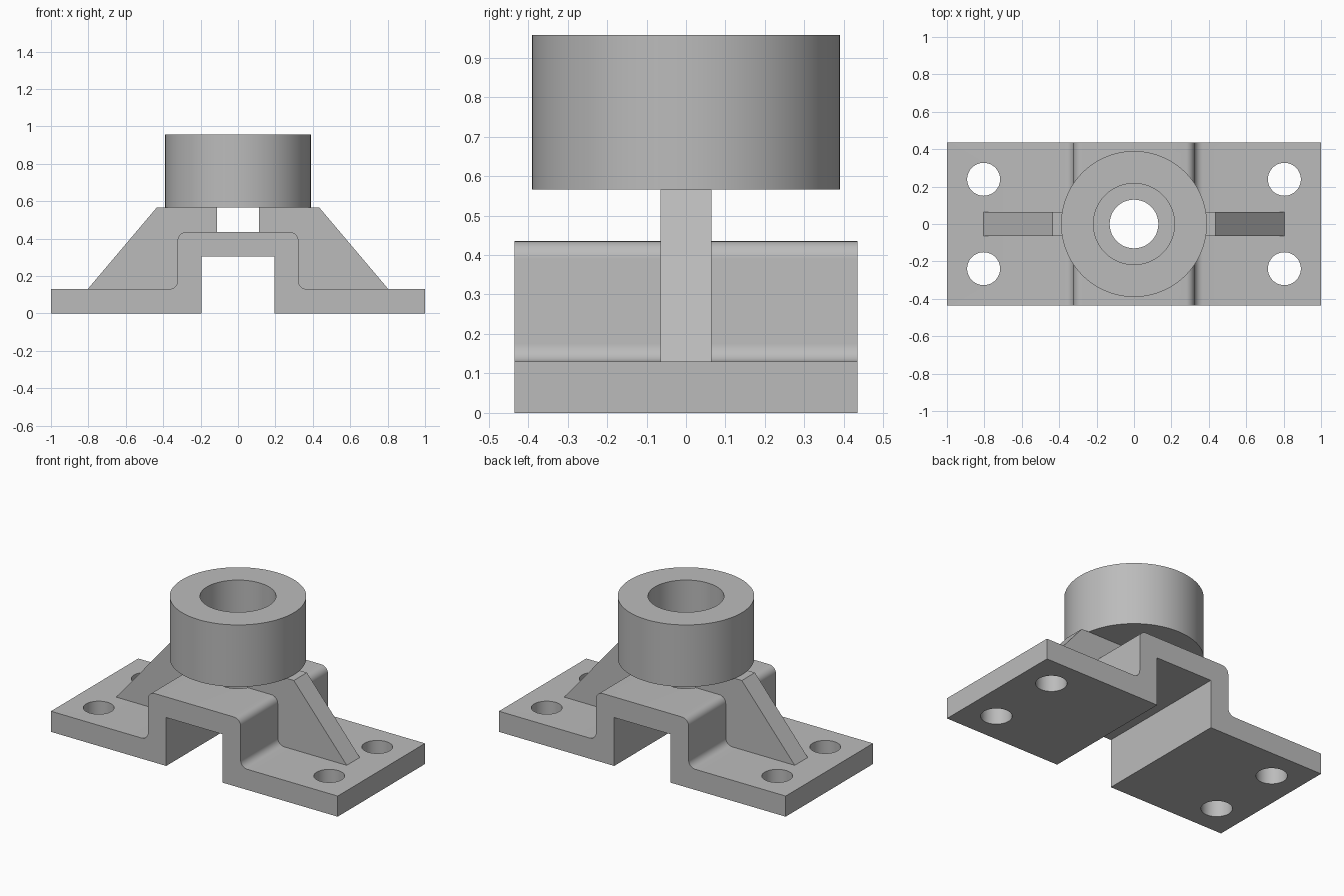
import bpy
import bmesh
import math

default = bpy.data.objects.get("Cube")
if default:
    bpy.data.objects.remove(default, do_unlink=True)

GREY = (0.5, 0.5, 0.5, 1)
grey = bpy.data.materials.new("machined grey")
grey.use_nodes = True
grey.diffuse_color = GREY
grey.node_tree.nodes["Principled BSDF"].inputs["Base Color"].default_value = GREY


def finish(name, bm):
    bmesh.ops.recalc_face_normals(bm, faces=bm.faces)
    mesh = bpy.data.meshes.new(name)
    bm.to_mesh(mesh)
    bm.free()
    mesh.materials.append(grey)
    obj = bpy.data.objects.new(name, mesh)
    bpy.context.collection.objects.link(obj)
    return obj


def select(obj):
    bpy.ops.object.select_all(action="DESELECT")
    obj.select_set(True)
    bpy.context.view_layer.objects.active = obj


def smooth(obj):
    select(obj)
    bpy.ops.object.shade_smooth_by_angle(angle=math.radians(30))


def extrude_profile(name, half, depth):
    """Mirror a right-hand x/z outline and extrude it along y."""
    outline = half + [(-x, z) for x, z in reversed(half)]
    bm = bmesh.new()
    face = bm.faces.new([bm.verts.new((x, -depth / 2, z)) for x, z in outline])
    new = bmesh.ops.extrude_face_region(bm, geom=[face])["geom"]
    moved = [v for v in new if isinstance(v, bmesh.types.BMVert)]
    bmesh.ops.translate(bm, verts=moved, vec=(0, depth, 0))
    return finish(name, bm)


def lathe(name, profile, steps=96):
    """Spin a closed radius/height outline around z."""
    bm = bmesh.new()
    verts = [bm.verts.new((r, 0, z)) for r, z in profile]
    edges = [bm.edges.new((v, verts[i - 1])) for i, v in enumerate(verts)]
    bmesh.ops.spin(bm, geom=verts + edges, cent=(0, 0, 0), axis=(0, 0, 1),
                   angle=math.tau, steps=steps, use_merge=True)
    bmesh.ops.remove_doubles(bm, verts=bm.verts, dist=0.0001)
    return finish(name, bm)


def arc(cx, cz, r, start, end, steps=8):
    angles = [math.radians(start + (end - start) * i / steps) for i in range(steps + 1)]
    return [(cx + r * math.cos(a), cz + r * math.sin(a)) for a in angles]


def drill(obj, x, y, radius):
    """Cut a vertical round hole through the lower parts."""
    bpy.ops.mesh.primitive_cylinder_add(vertices=64, radius=radius, depth=1.6,
                                        location=(x, y, 0.3))
    cutter = bpy.context.object
    cutter.name = "hole_cutter"
    cutter.hide_render = True
    cutter.data.materials.append(grey)
    mod = obj.modifiers.new("hole", "BOOLEAN")
    mod.operation = "DIFFERENCE"
    mod.solver = "EXACT"
    mod.object = cutter
    select(obj)
    bpy.ops.object.modifier_apply(modifier=mod.name)
    bpy.data.objects.remove(cutter, do_unlink=True)


BORE = 0.13
FLANGE, SADDLE, WALL, FILLET = 0.13, 0.435, 0.323, 0.045

# Bridge-shaped base with rounded shoulders and feet
base = extrude_profile(
    "base",
    [(0.196, 0.305), (0.196, 0), (1, 0), (1, FLANGE)]
    + arc(WALL + FILLET, FLANGE + FILLET, FILLET, 270, 180)
    + arc(WALL - FILLET, SADDLE - FILLET, FILLET, 0, 90),
    0.87)
drill(base, 0, 0, BORE)
for sx in (-1, 1):
    for sy in (-1, 1):
        drill(base, sx * 0.804, sy * 0.239, 0.088)
smooth(base)

# Sloped support rib, sunk into the base and split by the bore
rib = extrude_profile(
    "support_rib",
    [(0.25, 0.4), (0.25, 0.1), (0.8, 0.1), (0.804, FLANGE), (0.435, 0.566)],
    0.13)
drill(rib, 0, 0, BORE)
smooth(rib)

# Round collar with a stepped bore
collar = lathe("collar", [(BORE, 0.566), (0.39, 0.566), (0.39, 0.957),
                          (0.217, 0.957), (0.217, 0.69), (BORE, 0.69)])
smooth(collar)
